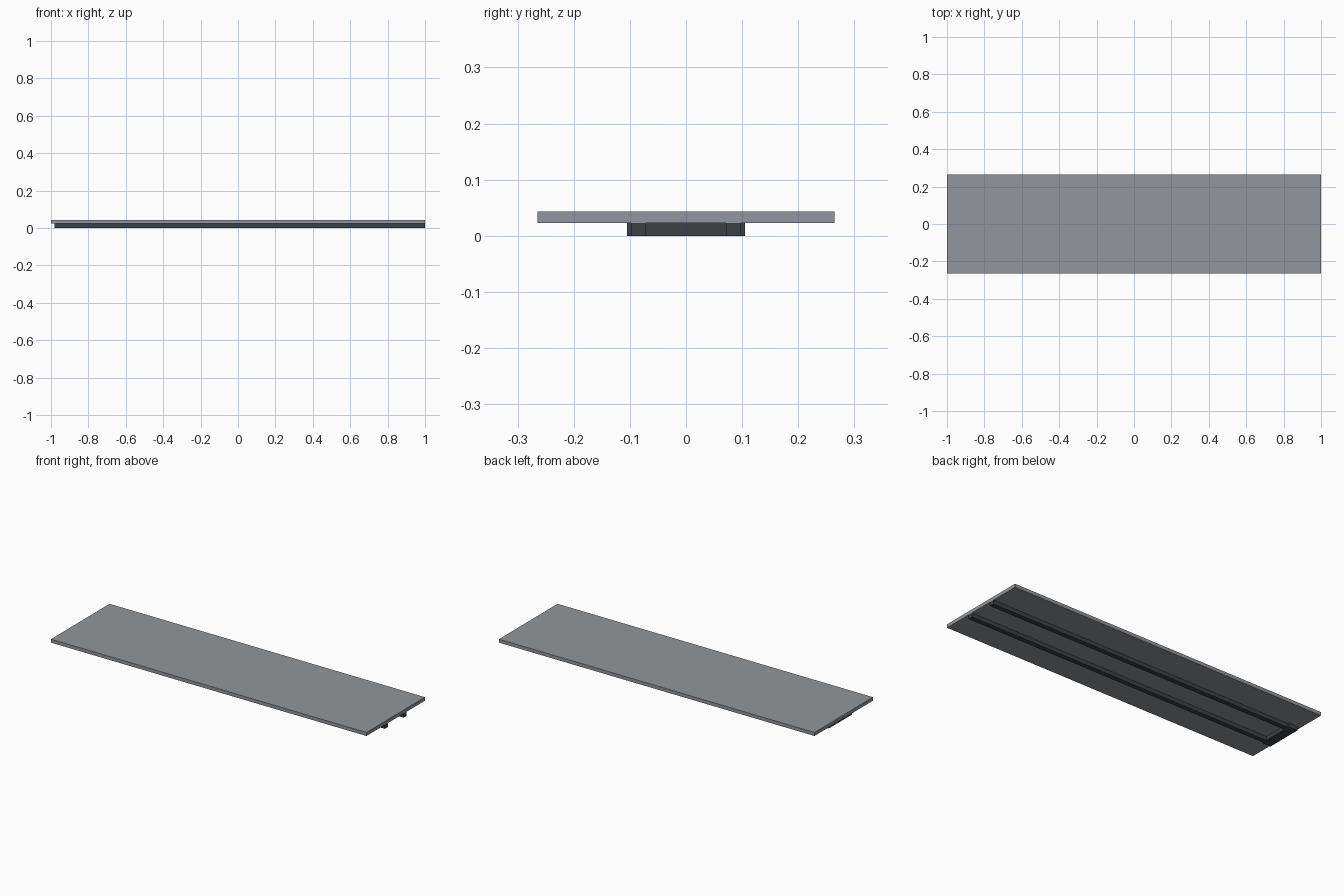
import bpy

if "Cube" in bpy.data.objects:
    bpy.data.objects.remove(bpy.data.objects["Cube"])


def material(name, rgb):
    m = bpy.data.materials.new(name)
    m.diffuse_color = (*rgb, 1)
    m.use_nodes = True
    m.node_tree.nodes["Principled BSDF"].inputs["Base Color"].default_value = m.diffuse_color
    return m


def box(name, x, y, z, mat):
    """Axis-aligned box given as (min, max) ranges."""
    bpy.ops.mesh.primitive_cube_add(size=1)
    ob = bpy.context.object
    ob.name = name
    for v in ob.data.vertices:
        v.co = [(r[0] + r[1]) / 2 + c * (r[1] - r[0])
                for r, c in zip((x, y, z), v.co)]
    ob.data.materials.append(mat)
    return ob


grey = material("panel grey", (0.29, 0.305, 0.325))
dark = material("dark rail", (0.045, 0.052, 0.056))

RAIL_TOP = 0.023

# Flat panel
box("panel", (-1, 1), (-0.265, 0.265), (RAIL_TOP, 0.043), grey)

# Two long rails under the panel
for side, label in ((-1, "front"), (1, "back")):
    y = sorted((side * 0.071, side * 0.098))
    box(label + "_rail", (-0.925, 1), y, (0, RAIL_TOP), dark)

# Slightly wider cross bar closing the left end of the rails
box("cross_bar", (-0.98, -0.925), (-0.105, 0.105), (0, RAIL_TOP), dark)
